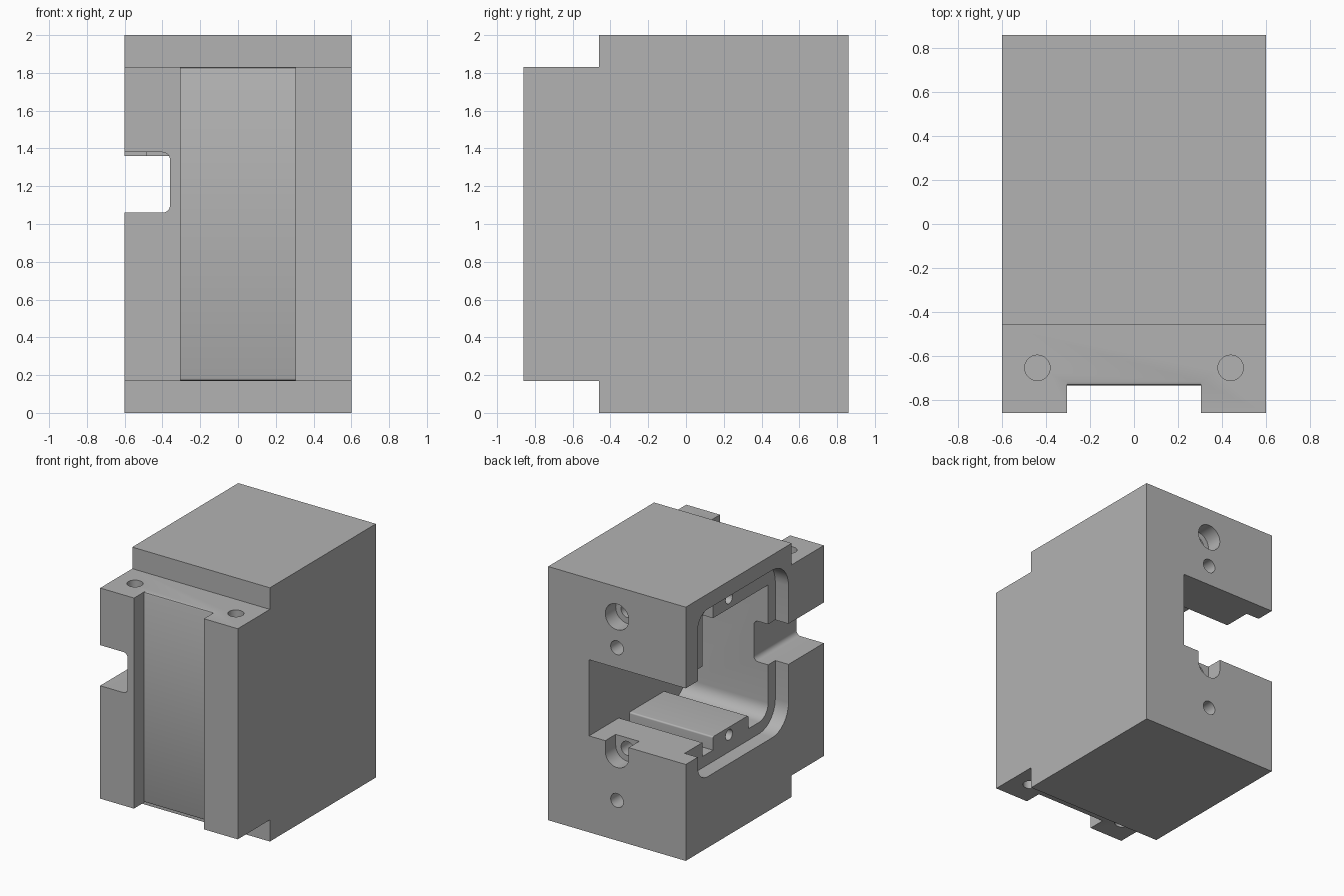
import bpy, bmesh, math
from mathutils import Vector

cube = bpy.data.objects.get("Cube")
if cube:
    bpy.data.objects.remove(cube, do_unlink=True)

grey = bpy.data.materials.new("plain_grey")
grey.use_nodes = True
COLOUR = (0.45, 0.45, 0.45, 1)
grey.diffuse_color = COLOUR
grey.node_tree.nodes["Principled BSDF"].inputs["Base Color"].default_value = COLOUR


def prism(name, pts, axis, lo, hi):
    """Extrude a 2D outline along an axis; the outline uses the other two axes in order."""
    def place(p, d):
        v = list(p)
        v.insert("xyz".index(axis), d)
        return Vector(v)
    bm = bmesh.new()
    face = bm.faces.new([bm.verts.new(place(p, lo)) for p in pts])
    ext = bmesh.ops.extrude_face_region(bm, geom=[face])
    moved = [g for g in ext["geom"] if isinstance(g, bmesh.types.BMVert)]
    bmesh.ops.translate(bm, verts=moved, vec=place((0, 0), hi - lo))
    bmesh.ops.recalc_face_normals(bm, faces=bm.faces)
    mesh = bpy.data.meshes.new(name)
    bm.to_mesh(mesh)
    bm.free()
    ob = bpy.data.objects.new(name, mesh)
    bpy.context.collection.objects.link(ob)
    mesh.materials.append(grey)
    return ob


def rounded(a0, a1, b0, b1, radii):
    """Rectangle outline with a radius per corner: low-low, high-low, high-high, low-high."""
    pts = []
    corners = [(a0, b0, 1, 1), (a1, b0, -1, 1), (a1, b1, -1, -1), (a0, b1, 1, -1)]
    for i, ((a, b, sa, sb), r) in enumerate(zip(corners, radii)):
        if r == 0:
            pts.append((a, b))
            continue
        for k in range(9):
            t = math.pi * (1 + i / 2 + k / 16)
            pts.append((a + sa * r + r * math.cos(t), b + sb * r + r * math.sin(t)))
    return pts


def rect(a0, a1, b0, b1):
    return rounded(a0, a1, b0, b1, (0, 0, 0, 0))


def circle(a, b, r, n=32):
    return [(a + r * math.cos(math.tau * k / n), b + r * math.sin(math.tau * k / n)) for k in range(n)]


def cut(target, pts, axis, lo, hi):
    cutter = prism("cutter", pts, axis, lo, hi)
    cutter.hide_render = True
    mod = target.modifiers.new("cut", "BOOLEAN")
    mod.operation = "DIFFERENCE"
    mod.solver = "EXACT"
    mod.object = cutter
    bpy.context.view_layer.objects.active = target
    bpy.ops.object.modifier_apply(modifier=mod.name)
    bpy.data.objects.remove(cutter, do_unlink=True)


# Main block with the front flange
body = prism("housing_body", [(-.46, 0), (.86, 0), (.86, 2), (-.46, 2), (-.46, 1.83),
                              (-.86, 1.83), (-.86, .17), (-.46, .17)], "x", -.6, .6)

# Front channel with softened ends
cut(body, [(-1, 0), (-.72, 0), (-.72, .17), (-.731, .175), (-.735, .185), (-.735, 1.815),
           (-.731, 1.825), (-.72, 1.83), (-.72, 2), (-1, 2)], "x", -.305, .305)

# Cover recess and the deep cavity behind it, open on the right side
RIM, DEEP = -.485, .243
cut(body, rounded(-.42, .71, .56, 1.88, (.2, .12, .12, .2)), "x", -.8, RIM)
cut(body, rounded(-.33, .49, .65, 1.69, (.11, 0, 0, 0)), "x", -.7, DEEP)
cut(body, rounded(.357, .49, 1.6, 1.79, (0, 0, .06, 0)), "x", -.7, DEEP)

# Back opening and front notch
cut(body, rect(-.8, DEEP, .76, 1.36), "y", .4, 1)
cut(body, rounded(-.8, -.36, 1.06, 1.38, (0, .04, .04, 0)), "y", -1, -.3)

# Back screw holes: counterbored pair and plain pair
for z in (1.763, .677):
    cut(body, circle(0, z, .102), "y", .73, 1)
    cut(body, circle(0, z, .055), "y", .4, 1)
cut(body, rect(-.102, .102, .677, .85), "y", .73, 1)
for z in (1.52, .316):
    cut(body, circle(0, z, .055), "y", .5, 1)

# Flange holes, above and below
for x in (-.44, .44):
    cut(body, circle(x, -.655, .058), "z", 1.5, 2)
    cut(body, circle(x, -.655, .058), "z", 0, .5)

# Cover screw hole above the cavity
cut(body, circle(.156, 1.77, .042), "x", -.6, -.1)

# Raised screw boss on the cavity floor
boss = prism("screw_boss", rounded(-.083, .357, .64, .755, (0, 0, .012, .012)), "x", RIM, DEEP + .005)
cut(boss, circle(.156, .695, .042), "x", -.6, -.1)

for ob in (body, boss):
    bpy.ops.object.select_all(action="DESELECT")
    ob.select_set(True)
    bpy.context.view_layer.objects.active = ob
    bpy.ops.object.shade_smooth_by_angle(angle=math.radians(30))
